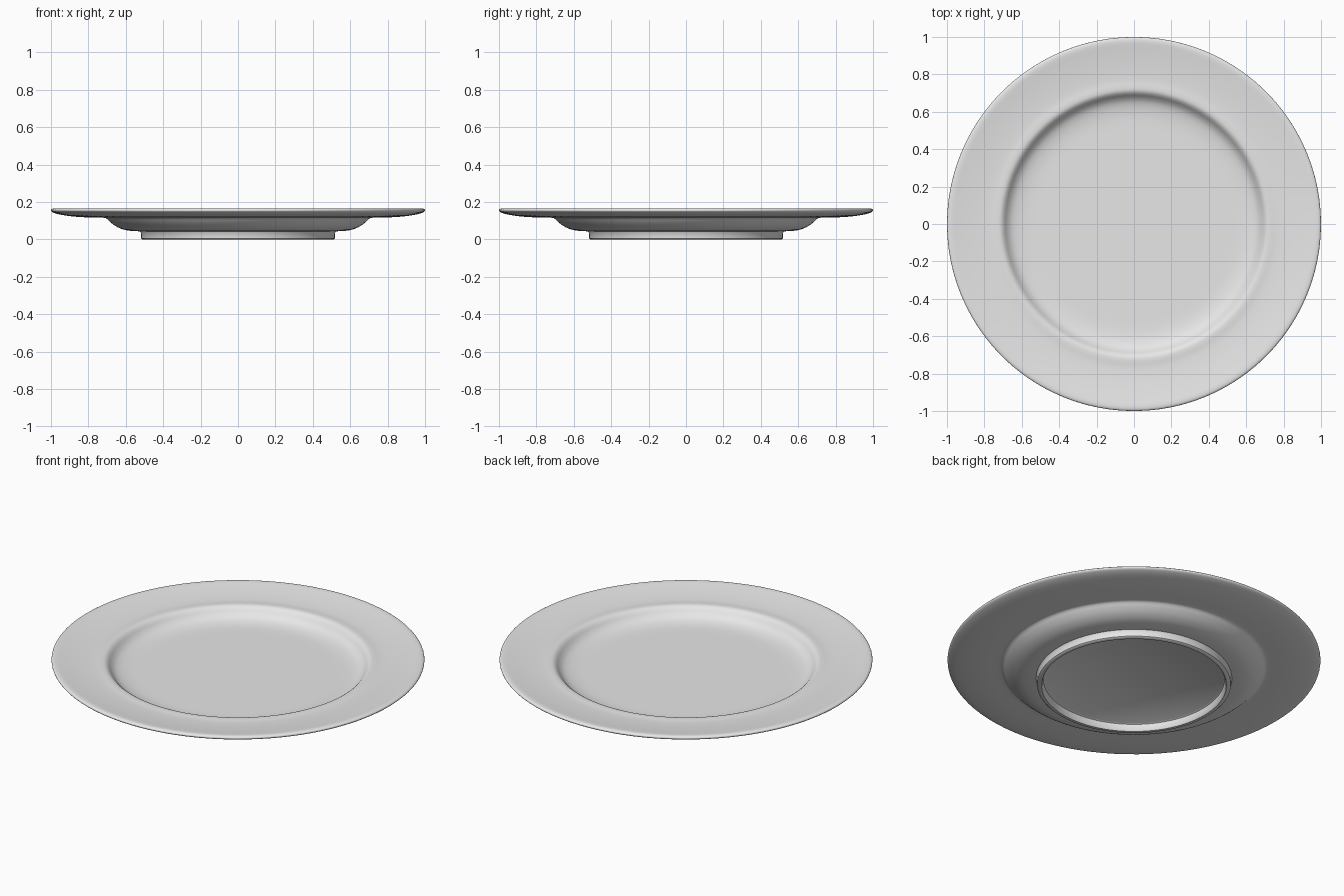
import bpy
import bmesh
import math
from mathutils import Vector

cube = bpy.data.objects.get("Cube")
if cube:
    bpy.data.objects.remove(cube, do_unlink=True)

SEGMENTS = 96

porcelain = bpy.data.materials.new("light_grey_porcelain")
porcelain.use_nodes = True
colour = (0.8, 0.8, 0.8, 1)
porcelain.diffuse_color = colour
porcelain.node_tree.nodes["Principled BSDF"].inputs["Base Color"].default_value = colour


def smooth_path(points, steps=3):
    """Catmull-Rom curve through (radius, height) points."""
    p = [Vector(q) for q in points]
    p = [p[0]] + p + [p[-1]]
    path = []
    for a, b, c, d in zip(p, p[1:], p[2:], p[3:]):
        for i in range(steps):
            t = i / steps
            path.append(0.5 * (2 * b + (c - a) * t + (2 * a - 5 * b + 4 * c - d) * t ** 2
                               + (3 * b - a - 3 * c + d) * t ** 3))
    return path + [p[-1]]


def lathe(name, path):
    """Turn a profile around the vertical axis."""
    bm = bmesh.new()
    verts = [bm.verts.new((r, 0, z)) for r, z in path]
    edges = [bm.edges.new(pair) for pair in zip(verts, verts[1:])]
    bmesh.ops.spin(bm, geom=verts + edges, cent=(0, 0, 0), axis=(0, 0, 1),
                   angle=math.tau, steps=SEGMENTS)
    bmesh.ops.remove_doubles(bm, verts=bm.verts[:], dist=0.0002)
    bmesh.ops.recalc_face_normals(bm, faces=bm.faces[:])
    mesh = bpy.data.meshes.new(name)
    bm.to_mesh(mesh)
    bm.free()
    mesh.materials.append(porcelain)
    obj = bpy.data.objects.new(name, mesh)
    bpy.context.collection.objects.link(obj)
    bpy.ops.object.select_all(action='DESELECT')
    obj.select_set(True)
    bpy.context.view_layer.objects.active = obj
    bpy.ops.object.shade_smooth_by_angle(angle=math.radians(40))
    return obj


# Recessed base and foot ring
foot = [(0, 0.043), (0.478, 0.043), (0.486, 0.038), (0.491, 0.006), (0.496, 0),
        (0.513, 0), (0.519, 0.005), (0.52, 0.037)]

# Underside of the well, rim, rolled edge
underside = smooth_path([(0.525, 0.043), (0.57, 0.045), (0.615, 0.053), (0.655, 0.071),
                         (0.685, 0.094), (0.703, 0.111), (0.725, 0.116), (0.8, 0.117),
                         (0.88, 0.122), (0.95, 0.132), (0.985, 0.142), (0.998, 0.15),
                         (0.999, 0.158), (0.99, 0.164), (0.975, 0.165)])

# Upper surface: sloping rim, rounded shoulder and flat well
upper = smooth_path([(0.96, 0.163), (0.9, 0.155), (0.83, 0.148), (0.77, 0.145),
                     (0.735, 0.147), (0.712, 0.145), (0.695, 0.134), (0.678, 0.115),
                     (0.655, 0.098), (0.62, 0.087), (0.57, 0.081), (0.5, 0.08)])

lathe("dinner_plate", foot + [tuple(p) for p in underside + upper] + [(0, 0.08)])
